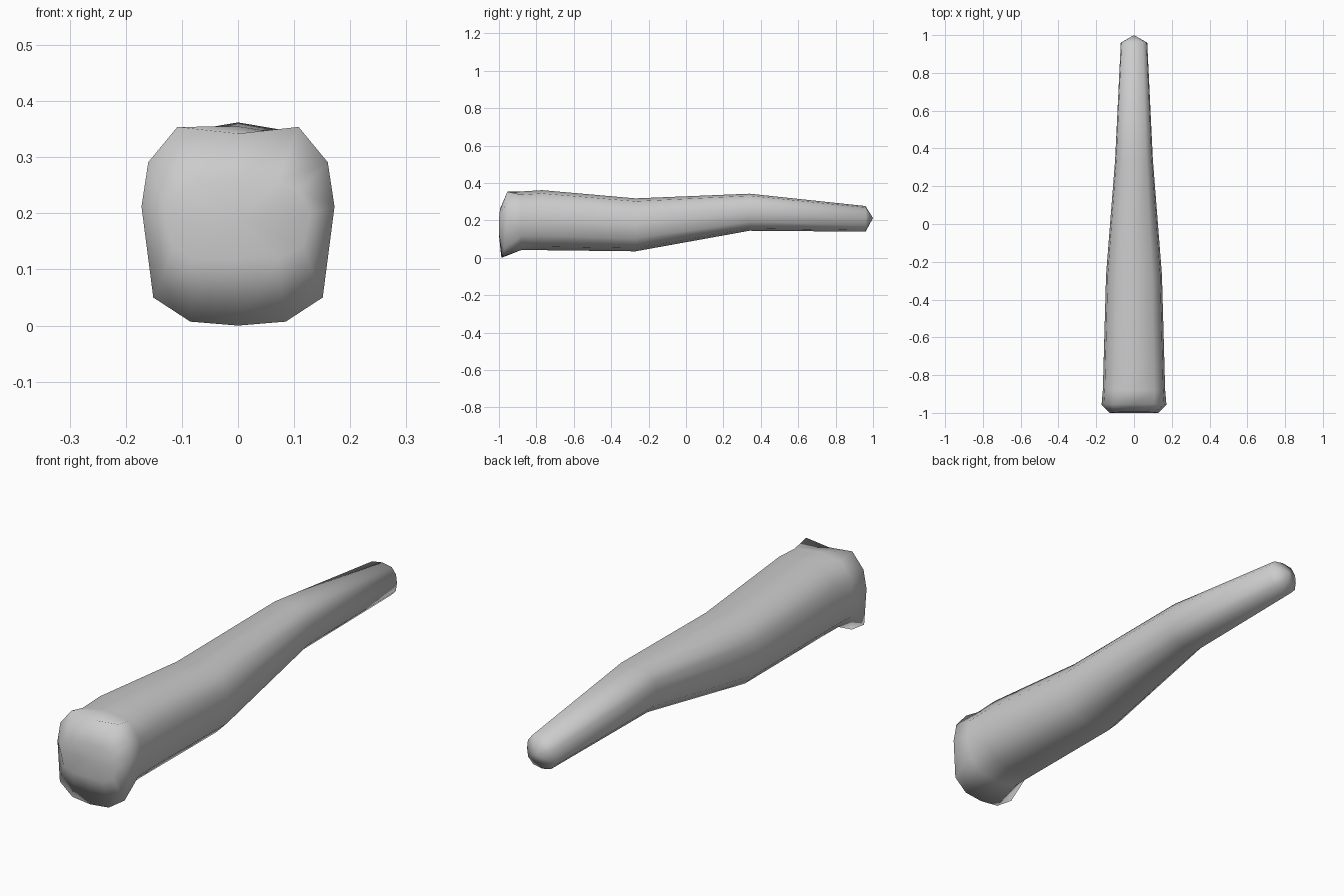
import bpy
import bmesh

cube = bpy.data.objects.get("Cube")
if cube:
    bpy.data.objects.remove(cube, do_unlink=True)

grey = bpy.data.materials.new("plain_grey")
grey.use_nodes = True
grey.diffuse_color = (0.6, 0.6, 0.6, 1)
grey.node_tree.nodes["Principled BSDF"].inputs["Base Color"].default_value = (0.6, 0.6, 0.6, 1)

# Right half of the rounded-square cross-section, top to bottom
HALF = [(0, 1), (0.65, 0.89), (0.94, 0.5), (1, 0), (0.92, -0.52), (0.58, -0.88), (0, -1)]
# Body stations: y, half width, bottom z, top z
STATIONS = [(-0.88, 0.165, 0.042, 0.355), (-0.77, 0.162, 0.041, 0.362),
            (-0.27, 0.148, 0.035, 0.318), (0.34, 0.10, 0.145, 0.343),
            (0.96, 0.07, 0.14, 0.277)]
# Flared front rim and the face inside it: x, y, z
FACE = [(0, -0.995, 0.26), (0.07, -0.995, 0.255), (0.11, -0.997, 0.24),
        (0.13, -1, 0.2), (0.115, -1, 0.14), (0.07, -1, 0.12), (0, -1, 0.12)]
RIM = [(0, -0.955, 0.342), (0.108, -0.955, 0.354), (0.16, -0.955, 0.291),
       (0.172, -0.958, 0.212), (0.151, -0.972, 0.05), (0.085, -0.983, 0.007),
       (0, -0.987, 0.0)]


def station(y, w, lo, hi):
    mid, h = (lo + hi) / 2, (hi - lo) / 2
    return [(x * w, y, mid + z * h) for x, z in HALF]


bm = bmesh.new()


def ring(half):
    """Mirror a half section into a closed ring of vertices."""
    full = half + [(-x, y, z) for x, y, z in half[-2:0:-1]]
    return [bm.verts.new(p) for p in full]


rings = [ring(FACE), ring(RIM)] + [ring(station(*s)) for s in STATIONS]
n = len(rings[0])

# Skin between rings
for a, b in zip(rings, rings[1:]):
    for i in range(n):
        j = (i + 1) % n
        bm.faces.new((a[i], a[j], b[j], b[i]))

# Close both ends with a fan to a centre point
for end, tip in ((rings[0], (0, -1, 0.19)), (rings[-1], (0, 1, 0.213))):
    v = bm.verts.new(tip)
    for i in range(n):
        bm.faces.new((end[i], end[(i + 1) % n], v))

bmesh.ops.recalc_face_normals(bm, faces=bm.faces)
for f in bm.faces:
    f.smooth = True
mesh = bpy.data.meshes.new("tapered_limb")
bm.to_mesh(mesh)
bm.free()
mesh.materials.append(grey)
limb = bpy.data.objects.new("tapered_limb", mesh)
bpy.context.scene.collection.objects.link(limb)
